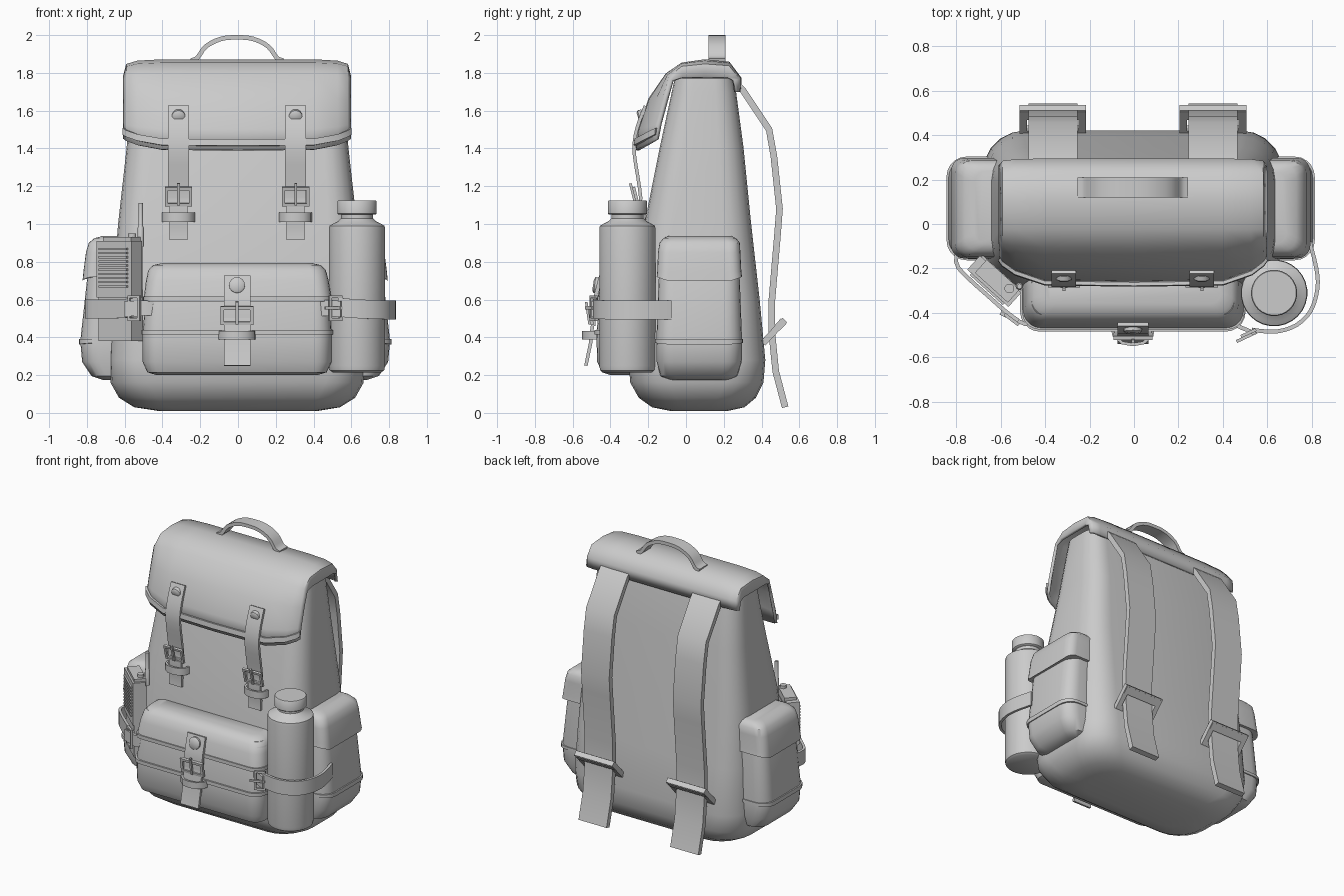
import bpy, bmesh, math
from mathutils import Vector as V

if "Cube" in bpy.data.objects:
    bpy.data.objects.remove(bpy.data.objects["Cube"])


def finish(name, bm, angle=40):
    bmesh.ops.recalc_face_normals(bm, faces=bm.faces)
    me = bpy.data.meshes.new(name)
    bm.to_mesh(me)
    bm.free()
    ob = bpy.data.objects.new(name, me)
    bpy.context.collection.objects.link(ob)
    bpy.ops.object.select_all(action='DESELECT')
    ob.select_set(True)
    bpy.context.view_layer.objects.active = ob
    bpy.ops.object.shade_smooth_by_angle(angle=math.radians(angle))
    return ob


def skin(bm, rings):
    """Bridge closed rings of points and cap both ends."""
    rs = [[bm.verts.new(p) for p in r] for r in rings]
    n = len(rs[0])
    for a, b in zip(rs, rs[1:]):
        for i in range(n):
            bm.faces.new((a[i], a[(i + 1) % n], b[(i + 1) % n], b[i]))
    bm.faces.new(rs[0])
    bm.faces.new(rs[-1])


def loft(name, sections, droop=0.0, seg=5):
    """Stack rounded rectangles given as (z, x0, x1, y0, y1, r)."""
    rings = []
    for k, (z, xa, xb, y0, y1, r) in enumerate(sections):
        x0, x1 = min(xa, xb), max(xa, xb)
        ring = []
        for q, (cx, cy) in enumerate(((x1 - r, y1 - r), (x0 + r, y1 - r), (x0 + r, y0 + r), (x1 - r, y0 + r))):
            for i in range(seg + 1):
                a = math.pi / 2 * (q + i / seg)
                x, y = cx + r * math.cos(a), cy + r * math.sin(a)
                f = 1 - ((2 * y - y0 - y1) / (y1 - y0)) ** 2
                ring.append((x, y, z - (droop * f if k == 0 else 0)))
        rings.append(ring)
    bm = bmesh.new()
    skin(bm, rings)
    return finish(name, bm)


def ribbon(name, pts, wdir, width, thick, smooth=0):
    """Sweep a flat strap section along a path; wdir is the width direction."""
    pts = [V(p) for p in pts]
    if smooth:
        out, e = [], [pts[0]] + pts + [pts[-1]]
        for a, b, c, d in zip(e, e[1:], e[2:], e[3:]):
            for i in range(smooth):
                t = i / smooth
                out.append(.5 * (2 * b + (c - a) * t + (2 * a - 5 * b + 4 * c - d) * t * t
                                 + (3 * b - a - 3 * c + d) * t ** 3))
        pts = out + [pts[-1]]
    w = V(wdir).normalized() * width / 2
    rings = []
    for i, p in enumerate(pts):
        tan = pts[min(i + 1, len(pts) - 1)] - pts[max(i - 1, 0)]
        n = tan.cross(w).normalized() * thick / 2
        rings.append([p + w + n, p - w + n, p - w - n, p + w - n])
    bm = bmesh.new()
    skin(bm, rings)
    return finish(name, bm)


def lathe(name, c, axis, prof, seg=28):
    """Revolve (radius, height) pairs around an axis through c."""
    axis = V(axis).normalized()
    a = axis.orthogonal().normalized()
    b = axis.cross(a)
    bm = bmesh.new()
    skin(bm, [[V(c) + axis * h + (a * math.cos(t) + b * math.sin(t)) * r
               for t in [2 * math.pi * i / seg for i in range(seg)]] for r, h in prof])
    return finish(name, bm)


def boxes(name, c, u, v, items):
    """Oriented boxes: (offset u, v, n, size u, v, n) in the frame of u, v."""
    u, v = V(u).normalized(), V(v).normalized()
    n = u.cross(v)
    bm = bmesh.new()
    for a, b, d, su, sv, sn in items:
        o = V(c) + u * a + v * b + n * d
        skin(bm, [[o + u * su / 2 * i + v * sv / 2 * j + n * sn / 2 * k
                   for i, j in ((1, 1), (-1, 1), (-1, -1), (1, -1))] for k in (-1, 1)])
    return finish(name, bm)


def frame(name, c, u, v, w, h, bar, prong=0):
    items = [(s * (w - bar) / 2, 0, 0, bar, h, bar) for s in (-1, 1)]
    items += [(0, s * (h - bar) / 2, 0, w, bar, bar) for s in (-1, 1)]
    if prong:
        items.append((0, .015, .012, .014, prong, .014))
    return boxes(name, c, u, v, items)


def keeper(name, c, u, v, w, h, depth):
    c, u, v = V(c), V(u).normalized(), V(v).normalized()
    n = u.cross(v)
    return ribbon(name, [c + u * w / 2 * a + n * depth * b for a, b in
                         ((-1, -.6), (-.9, .3), (-.5, .9), (0, 1.05), (.5, .9), (.9, .3), (1, -.6))], v, h, .014)


# main bag
loft("bag_body", [(.01, -.42, .42, -.08, .22, .14), (.03, -.55, .54, -.18, .31, .18), (.08, -.63, .62, -.25, .37, .2),
                  (.16, -.675, .665, -.295, .41, .2), (.28, -.68, .67, -.305, .42, .19), (.6, -.665, .655, -.275, .39, .17),
                  (1.0, -.635, .63, -.22, .345, .15), (1.4, -.59, .585, -.14, .305, .13), (1.7, -.565, .56, -.075, .265, .11),
                  (1.77, -.555, .55, -.06, .25, .1), (1.8, -.5, .5, -.02, .2, .08)])

# lid flap: middle profile blended into an edge profile at both ends
mid = [(.28, 1.7), (.285, 1.77), (.225, 1.85), (.1, 1.862), (-.02, 1.845), (-.1, 1.79), (-.19, 1.66), (-.245, 1.5), (-.26, 1.39)]
edge = [(.26, 1.7), (.25, 1.76), (.22, 1.775), (.1, 1.775), (-.02, 1.775), (-.07, 1.76), (-.10, 1.66), (-.135, 1.53), (-.15, 1.45)]
bm = bmesh.new()
grid, hem = [], []
for x, tt, tf in ((-.6, 1, 1), (-.585, .25, .8), (-.53, .08, .45), (-.4, 0, .05), (0, 0, 0),
                  (.4, 0, .05), (.525, .08, .45), (.575, .25, .8), (.59, 1, 1)):
    row = []
    for j, (m, e) in enumerate(zip(mid, edge)):
        p = V(m).lerp(V(e), tf if j > 5 else (tt + tf) / 2 if j == 5 else tt)
        row.append(bm.verts.new((x, p.x, p.y)))
    grid.append(row)
    hem.append(row[-1].co + V((0, -.005, .04)))
for a, b in zip(grid, grid[1:]):
    for j in range(len(a) - 1):
        bm.faces.new((a[j], a[j + 1], b[j + 1], b[j]))
lid = finish("lid_flap", bm, 50)
sol = lid.modifiers.new("thickness", 'SOLIDIFY')
sol.thickness, sol.offset = .02, 0
ribbon("lid_hem", hem, (0, .12, 1), .035, .03)

# carry handle
ribbon("carry_handle", [(-.25, .165, 1.865), (-.215, .165, 1.88), (-.17, .165, 1.94), (-.09, .165, 1.98), (-.005, .165, 1.988),
                        (.08, .165, 1.98), (.16, .165, 1.94), (.205, .165, 1.88), (.24, .165, 1.865)], (0, 1, 0), .09, .024, 3)

# shoulder straps with ladder buckles
for side, x in (("left", -.365), ("right", .355)):
    ribbon("shoulder_strap_" + side, [(x, .24, 1.77), (x, .3, 1.71), (x, .44, 1.5), (x, .465, 1.36), (x, .495, 1.08), (x, .485, .95),
                                      (x, .455, .6), (x, .455, .42), (x, .475, .22), (x, .525, .03)], (1, 0, 0), .22, .035)
    frame("shoulder_buckle_" + side, (x, .465, .43), (1, 0, 0), (0, .68, .73), .3, .17, .034)
    boxes("shoulder_buckle_bar_" + side, (x, .5, .468), (1, 0, 0), (0, .68, .73), [(0, 0, 0, .29, .05, .04)])

X, Z = (1, 0, 0), (0, 0, 1)
# lid straps
for side, x in (("left", -.315), ("right", .305)):
    ribbon("lid_strap_" + side, [(x, -.215, 1.625), (x, -.245, 1.55), (x, -.268, 1.47), (x, -.275, 1.38), (x, -.255, 1.25),
                                 (x, -.24, 1.14), (x, -.245, 1.1)], X, .11, .018, 2)
    ribbon("lid_strap_tip_" + side, [(x, -.245, 1.12), (x, -.25, 1.03), (x, -.24, .98), (x, -.245, .915)], X, .095, .018)
    lathe("lid_rivet_" + side, (x, -.235, 1.57), (0, -1, -.3), [(.036, -.01), (.036, .012), (.026, .02)], 16)
    frame("lid_buckle_" + side, (x, -.265, 1.145), X, (0, -.25, 1), .145, .105, .016, .12)
    keeper("lid_keeper_" + side, (x, -.24, 1.035), X, Z, .16, .05, .04)

# front pocket with its flap, seam and closing strap
loft("front_pocket", [(.2, -.43, .42, -.4, -.2, .05), (.215, -.48, .47, -.445, -.2, .07), (.27, -.505, .495, -.47, -.2, .09),
                      (.42, -.505, .495, -.475, -.2, .09), (.6, -.49, .485, -.455, -.2, .08), (.74, -.475, .47, -.43, -.2, .07),
                      (.77, -.46, .45, -.41, -.2, .06)])
loft("front_pocket_flap", [(.6, -.5, .495, -.47, -.2, .08), (.7, -.487, .48, -.452, -.2, .08), (.755, -.475, .465, -.43, -.2, .08),
                           (.782, -.45, .44, -.4, -.2, .07), (.793, -.4, .39, -.36, -.2, .05)])
loft("front_pocket_hem", [(.59, -.503, .498, -.475, -.2, .08), (.615, -.503, .498, -.475, -.2, .08)])
loft("front_pocket_seam", [(.415, -.512, .502, -.484, -.2, .09), (.44, -.512, .502, -.484, -.2, .09)])
x = -.005
ribbon("pocket_strap", [(x, -.45, .725), (x, -.47, .65), (x, -.485, .58), (x, -.49, .46)], X, .14, .02, 2)
ribbon("pocket_strap_tip", [(x, -.49, .5), (x, -.502, .41), (x, -.505, .37), (x, -.53, .25)], X, .14, .018)
lathe("pocket_rivet", (x, -.47, .675), (0, -1, .15), [(.042, -.01), (.042, .014), (.03, .022)], 16)
frame("pocket_buckle", (x, -.505, .515), X, (0, -.15, 1), .175, .1, .018, .12)
keeper("pocket_keeper", (x, -.485, .41), X, Z, .19, .045, .055)

# side pockets
for side, s in (("left", -1), ("right", 1)):
    def sx(d):
        return -.015 + s * d

    def sec(z, d, y0, y1, r):
        return (z, sx(.5), sx(d), y0, y1, r)
    loft("side_pocket_" + side, [sec(.175, .7, -.09, .23, .06), sec(.195, .76, -.135, .27, .08), sec(.27, .81, -.155, .295, .09),
                                 sec(.38, .82, -.157, .297, .09), sec(.7, .785, -.145, .285, .08), sec(.9, .74, -.13, .27, .06)])
    loft("side_pocket_seam_" + side, [sec(.37, .828, -.163, .303, .09), sec(.39, .828, -.163, .303, .09)], .015)
    loft("side_pocket_flap_" + side, [sec(.72, .808, -.155, .297, .06), sec(.75, .803, -.152, .293, .06), sec(.85, .79, -.148, .288, .06),
                                      sec(.9, .775, -.14, .285, .06), sec(.925, .745, -.12, .265, .06), sec(.937, .7, -.09, .24, .05)], .045)

# bottle
lathe("bottle", (.63, -.31, 0), Z, [(.13, .215), (.145, .225), (.15, .25), (.15, .97), (.147, .99), (.13, 1.0), (.1, 1.015),
                                    (.085, 1.03), (.085, 1.06)])
lathe("bottle_cap", (.63, -.31, 0), Z, [(.098, 1.05), (.104, 1.055), (.104, 1.12), (.1, 1.125)])
ribbon("bottle_strap", [(.53, -.475, .56), (.58, -.482, .555), (.65, -.482, .55), (.73, -.455, .547), (.795, -.39, .545), (.825, -.29, .545),
                        (.82, -.2, .545), (.79, -.08, .545)], Z, .1, .018, 3)
ribbon("bottle_strap_tab", [(.42, -.43, .555), (.48, -.465, .555), (.545, -.492, .55)], Z, .085, .018)
frame("bottle_buckle", (.515, -.49, .555), Z, (-.9, -.42, 0), .135, .075, .014, .1)

# handheld radio with grille and antenna
u = V((.74, -.67, 0))
rc = V((-.622, -.25, 0))
boxes("radio_body", rc, u, Z, [(0, .63, 0, .235, .5, .085), (0, .76, .01, .25, .3, .085), (.01, .9, 0, .2, .06, .08)])
boxes("radio_grille", rc, u, Z, [(0, .67 + .022 * i, .056, .2, .011, .014) for i in range(10)])
lathe("radio_antenna", (-.515, -.28, 0), Z, [(.017, .88), (.017, .98), (.012, .99), (.012, 1.11)], 10)
lathe("radio_knob", (-.56, -.29, 0), Z, [(.022, .9), (.022, .95)], 12)
ribbon("radio_strap", [(-.52, -.435, .56), (-.575, -.395, .555), (-.66, -.32, .55), (-.765, -.225, .55), (-.8, -.17, .55), (-.79, -.08, .55)],
       Z, .1, .018, 2)
ribbon("radio_strap_tab", [(-.42, -.43, .555), (-.49, -.45, .555), (-.6, -.4, .55)], Z, .08, .018)
frame("radio_buckle", (-.55, -.43, .555), (0, 0, -1), (-.8, .6, 0), .135, .08, .014, .1)
